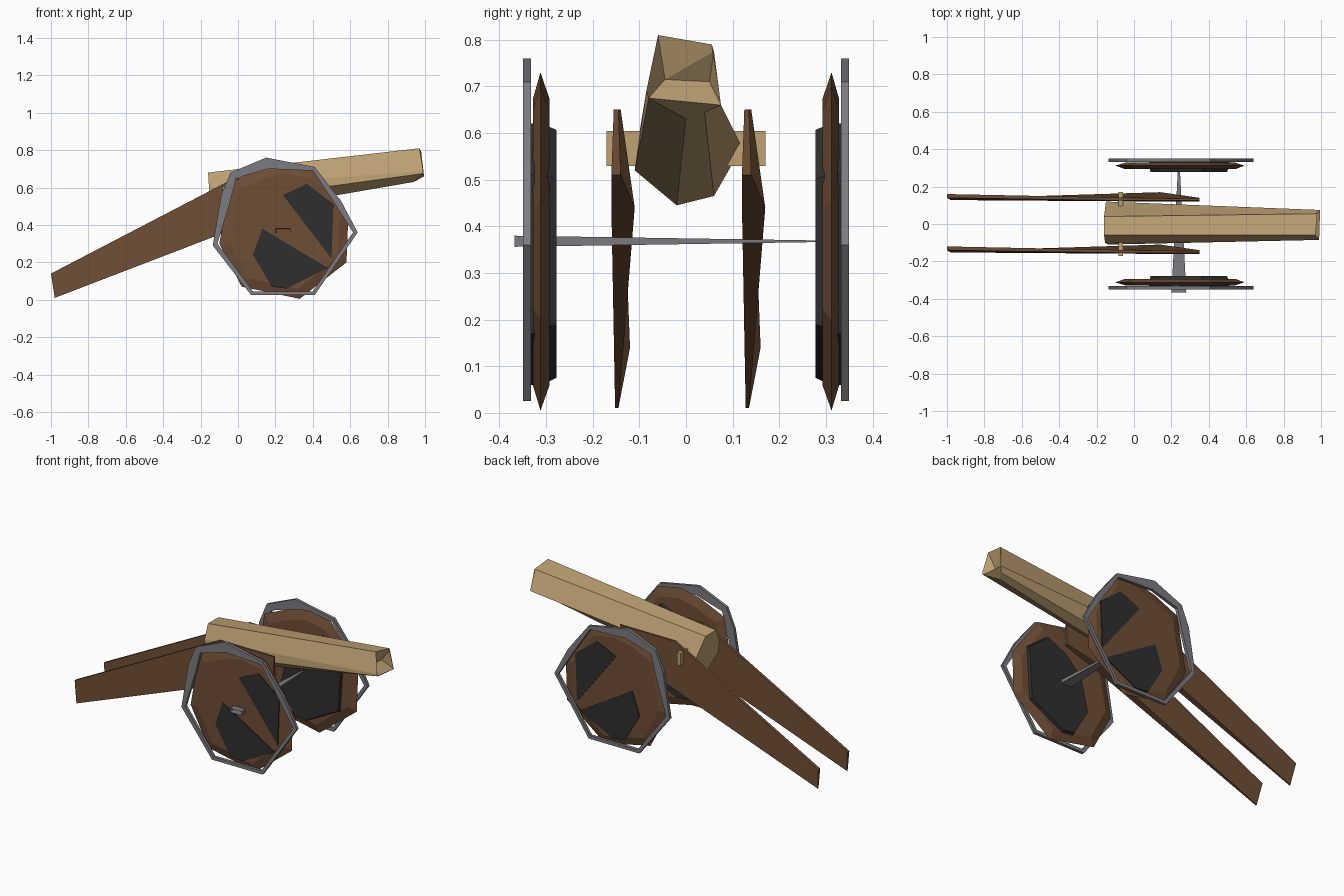
import bpy, bmesh
from mathutils import Matrix, Vector

cube = bpy.data.objects.get("Cube")
if cube:
    bpy.data.objects.remove(cube)


def material(name, rgb):
    m = bpy.data.materials.new(name)
    m.use_nodes = True
    m.diffuse_color = (*rgb, 1)
    m.node_tree.nodes["Principled BSDF"].inputs["Base Color"].default_value = (*rgb, 1)
    return m


TAN = material("tan metal", (0.52, 0.36, 0.175))
BROWN = material("brown wood", (0.157, 0.075, 0.036))
GREY = material("grey iron", (0.2, 0.2, 0.22))
DARK = material("dark iron", (0.028, 0.028, 0.03))


def finish(name, bm, mat, recalc=True):
    if recalc:
        bmesh.ops.recalc_face_normals(bm, faces=bm.faces)
    me = bpy.data.meshes.new(name)
    bm.to_mesh(me)
    bm.free()
    me.materials.append(mat)
    ob = bpy.data.objects.new(name, me)
    bpy.context.scene.collection.objects.link(ob)
    return ob


def bridge(bm, a, b):
    n = len(a)
    for i in range(n):
        j = (i + 1) % n
        bm.faces.new((a[i], a[j], b[j], b[i]))


def loft(name, rings, mat, closed=False):
    """Skin matching rings; cap the ends, or join last to first."""
    bm = bmesh.new()
    vs = [[bm.verts.new(p) for p in r] for r in rings]
    for a, b in zip(vs, vs[1:]):
        bridge(bm, a, b)
    if closed:
        bridge(bm, vs[-1], vs[0])
    else:
        bm.faces.new(vs[0])
        bm.faces.new(vs[-1])
    return finish(name, bm, mat)


def flat(profile, y):
    return [(x, y, z) for x, z in profile]


def scaled(profile, s, c=(0.26, 0.36)):
    return [(c[0] + (x - c[0]) * s, c[1] + (z - c[1]) * s) for x, z in profile]


# Barrel: seven-sided breech to muzzle, with a slanted bore cut in the muzzle
breech = [(-.16, -.06, .68), (-.16, .04, .68), (-.15, .12, .57), (-.13, .06, .465),
          (-.13, -.02, .445), (-.14, -.11, .52), (-.155, -.10, .60)]
muzzle = [(.97, -.06, .81), (.98, .055, .79), (.995, .075, .66), (.965, .04, .645),
          (.94, 0, .63), (.99, -.08, .675), (.99, -.085, .69)]
bore = [(.93, -.045, .715), (.93, .05, .71), (.98, .06, .775)]
bm = bmesh.new()
r0 = [bm.verts.new(p) for p in breech]
m = [bm.verts.new(p) for p in muzzle]
a, b, c = [bm.verts.new(p) for p in bore]
bridge(bm, r0, m)
bm.faces.new(r0)
for f in ((a, b, c), (m[0], m[1], c, a), (m[1], m[2], b, c), (m[2], m[5], a, b),
          (m[2], m[3], m[4], m[5]), (m[5], m[6], m[0], a)):
    bm.faces.new(f)
finish("barrel", bm, TAN)

# Trunnion bar through both cheeks
bm = bmesh.new()
bmesh.ops.create_cube(bm, size=1, matrix=Matrix.Translation((-.07, 0, .567))
                      @ Matrix.Diagonal((.025, .34, .075, 1)))
finish("trunnion", bm, TAN)

# Carriage cheeks: long tapered boards with a trail to the ground
cheek = [(-1, .14, -.14, -.12), (-.02, .65, -.155, -.14), (.35, .65, -.155, -.145),
         (.35, .51, -.16, -.14), (.14, .44, -.16, -.11), (-.98, .01, -.152, -.145)]
for side, dy in (("front", 0), ("back", .28)):
    loft(side + "_cheek", [[(p[0], p[2] + dy, p[1]) for p in cheek],
                           [(p[0], p[3] + dy, p[1]) for p in cheek]], BROWN)

# Tapered axle, open at its wide end
bm = bmesh.new()
place = (Matrix.Translation((.24, -.04, .368)) @ Matrix.Diagonal((1, 1, .3, 1))
         @ Matrix.Rotation(-1.5708, 4, "X") @ Matrix.Rotation(.7854, 4, "Z"))
bmesh.ops.create_cone(bm, cap_ends=False, segments=4, radius1=.056, radius2=.008,
                      depth=.655, matrix=place)
finish("axle", bm, GREY, recalc=False)

# Wheel profiles (x, z)
disc = [(-.04, .63), (.12, .70), (.25, .73), (.41, .70), (.59, .45), (.58, .2),
        (.33, .005), (.02, .07), (-.1, .3)]
tyre_out = [(-.135, .29), (-.09, .56), (-.04, .68), (.15, .76), (.41, .71),
            (.55, .53), (.64, .36), (.41, .025), (.07, .025)]
tyre_in = [(-.11, .3), (-.04, .53), (-.01, .65), (.16, .70), (.4, .69),
           (.52, .51), (.615, .36), (.4, .045), (.08, .045)]
hub = [(.08, .24), (.13, .45), (.24, .56), (.37, .62), (.51, .51), (.49, .18),
       (.26, .06), (.18, .07)]
lower_plate = [(.13, .38), (.48, .17), (.26, .06), (.18, .07), (.08, .24)]
upper_plate = [(.24, .56), (.37, .62), (.51, .51), (.5, .22)]

for side, s in (("front", -1), ("back", 1)):
    # Lens-shaped wooden disc
    loft(side + "_wheel", [flat(scaled(disc, .85), s * .328), flat(disc, s * .312),
                           flat(scaled(disc, .85), s * .293)], BROWN)
    # Thin iron tyre standing outside the disc
    loft(side + "_tyre", [flat(tyre_out, s * .35), flat(tyre_out, s * .332),
                          flat(tyre_in, s * .332), flat(tyre_in, s * .35)],
         GREY, closed=True)
    # Dark inner hub block and two outer plates
    loft(side + "_inner_hub", [flat(hub, s * .31), flat(scaled(hub, .95), s * .278)], DARK)
    for label, plate in (("lower", lower_plate), ("upper", upper_plate)):
        loft(f"{side}_{label}_plate", [flat(plate, s * .325), flat(plate, s * .333)], DARK)
